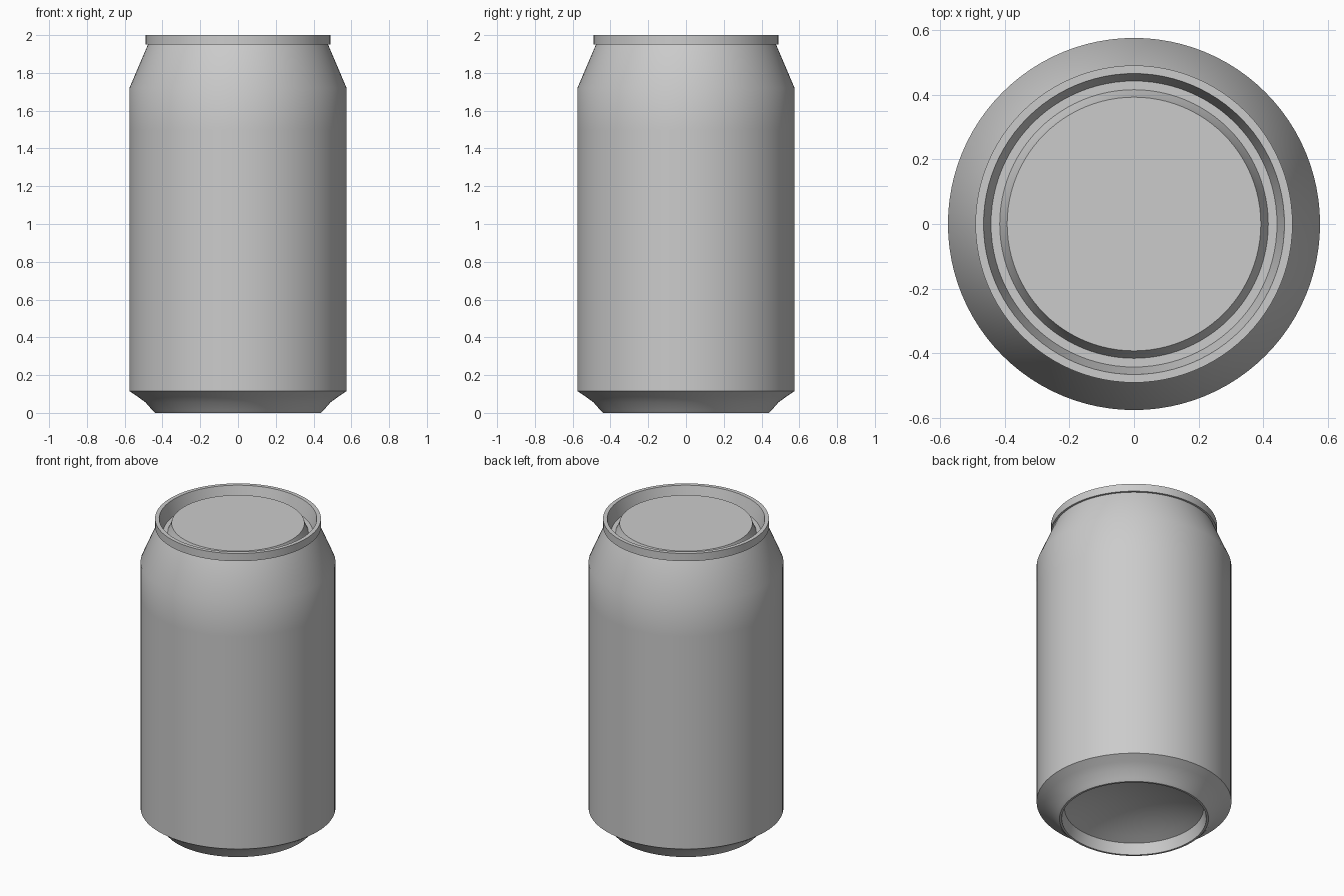
import bpy
import bmesh
from math import cos, sin, pi, radians

cube = bpy.data.objects.get("Cube")
if cube:
    bpy.data.objects.remove(cube, do_unlink=True)

SEGMENTS = 96

metal = bpy.data.materials.new("plain grey metal")
metal.use_nodes = True
GREY = (0.6, 0.6, 0.6, 1.0)
metal.diffuse_color = GREY
metal.node_tree.nodes["Principled BSDF"].inputs["Base Color"].default_value = GREY


def lathe(name, profile):
    """Turn (radius, height) points round z; points run up the outside."""
    bm = bmesh.new()
    rings = []
    for r, z in profile:
        if r == 0:
            rings.append([bm.verts.new((0, 0, z))] * SEGMENTS)
        else:
            rings.append([bm.verts.new((r * cos(2 * pi * i / SEGMENTS),
                                        r * sin(2 * pi * i / SEGMENTS), z))
                          for i in range(SEGMENTS)])
    for low, high in zip(rings, rings[1:]):
        for i in range(SEGMENTS):
            j = (i + 1) % SEGMENTS
            corners = dict.fromkeys((low[i], low[j], high[j], high[i]))
            bm.faces.new(list(corners))
    mesh = bpy.data.meshes.new(name)
    bm.to_mesh(mesh)
    bm.free()
    mesh.materials.append(metal)
    obj = bpy.data.objects.new(name, mesh)
    bpy.context.collection.objects.link(obj)
    bpy.ops.object.select_all(action='DESELECT')
    obj.select_set(True)
    bpy.context.view_layer.objects.active = obj
    bpy.ops.object.shade_smooth_by_angle(angle=radians(32))
    return obj


# Base: concave dome, standing ring and flared foot
DOME_RADIUS, DOME_EDGE, DOME_RISE = 0.41, 0.07, 0.09
dome = [(DOME_RADIUS * t / 8, DOME_EDGE + DOME_RISE * (1 - (t / 8) ** 2))
        for t in range(9)]
lathe("base", dome + [(0.418, 0.04), (0.427, 0.0), (0.44, 0.0),
                      (0.455, 0.016), (0.49, 0.056), (0.53, 0.085),
                      (0.575, 0.115)])

# Body: straight wall and tapered neck
lathe("body", [(0.575, 0.115), (0.575, 1.5), (0.575, 1.72), (0.477, 1.95)])

# Rim: overhanging band with a sloped inner wall
lathe("rim", [(0.477, 1.95), (0.49, 1.95), (0.49, 2.0), (0.465, 2.0),
              (0.442, 1.91)])

# Lid: sunken channel and raised centre panel
lathe("lid", [(0.442, 1.91), (0.415, 1.91), (0.40, 1.945), (0.392, 1.97),
              (0, 1.97)])
